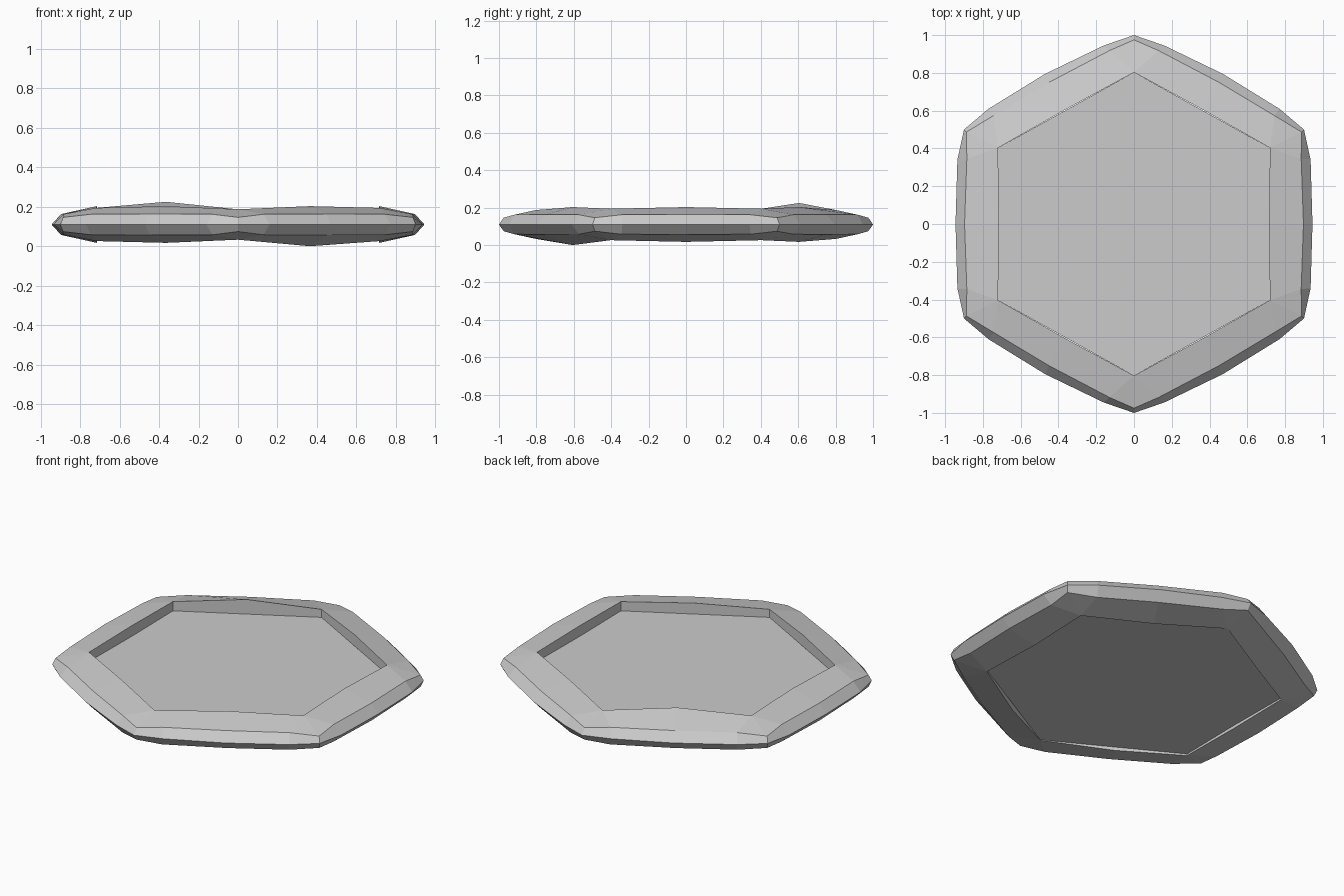
import bpy, bmesh

if "Cube" in bpy.data.objects:
    bpy.data.objects.remove(bpy.data.objects["Cube"])

MID = 0.11  # height of the rim's widest line

# One quadrant of each outline, from the back tip round to the right side
OUTER = [(0, 1), (.16, .945), (.47, .795), (.77, .61), (.9, .5), (.935, .34), (.945, 0)]
CREASE = [(0, .975), (.13, .918), (.45, .75), (.745, .573), (.887, .487), (.885, .345), (.897, 0)]
INNER = [(0, .803), (0, .803), (.365, .605), (.72, .403), (.72, .403), (.72, .403), (.715, 0)]
# Height above / below the widest line for each point
CREASE_H = [.036, .052, .053, .052, .036, .052, .053]
INNER_H = [.077, .077, .093, .084, .084, .084, .093]


def full_loop(points, heights, sign):
    """Mirror a quadrant into a closed loop of 24 points."""
    q = [(x, y, MID + sign * h) for (x, y), h in zip(points, heights)]
    half = q + [(x, -y, z) for x, y, z in q[-2::-1]]
    return half + [(-x, y, z) for x, y, z in half[-2:0:-1]]


def finish(name, bm):
    bmesh.ops.remove_doubles(bm, verts=bm.verts, dist=0.0005)
    bmesh.ops.recalc_face_normals(bm, faces=bm.faces)
    mesh = bpy.data.meshes.new(name)
    bm.to_mesh(mesh)
    bm.free()
    obj = bpy.data.objects.new(name, mesh)
    bpy.context.collection.objects.link(obj)
    return obj


# Faceted rim: five loops bridged into a closed ring
loops = [full_loop(OUTER, [0] * 7, 1),
         full_loop(CREASE, CREASE_H, 1),
         full_loop(INNER, INNER_H, 1),
         full_loop(INNER, INNER_H, -1),
         full_loop(CREASE, CREASE_H, -1)]


def nudge(loop, x, y, z):
    """Raise or lower the single uneven point of the rim."""
    return [(a, b, z if abs(a - x) + abs(b - y) < 0.01 else c) for a, b, c in loop]


loops[2] = nudge(loops[2], -.365, .605, .225)
loops[3] = nudge(loops[3], .365, -.605, 0)

bm = bmesh.new()
rings = [[bm.verts.new(p) for p in loop] for loop in loops]
n = len(rings[0])
for k, ring in enumerate(rings):
    nxt = rings[(k + 1) % len(rings)]
    for i in range(n):
        j = (i + 1) % n
        bm.faces.new((ring[i], ring[j], nxt[j], nxt[i]))
finish("rim", bm)

# Sunken hexagonal plate filling the rim
corners = [(0, .803), (.72, .403), (.72, -.403), (0, -.803), (-.72, -.403), (-.72, .403)]
bm = bmesh.new()
top = [bm.verts.new((x, y, .138)) for x, y in corners]
bottom = [bm.verts.new((x, y, .036)) for x, y in corners]
bm.faces.new(top)
bm.faces.new(bottom[::-1])
for i in range(6):
    j = (i + 1) % 6
    bm.faces.new((top[i], top[j], bottom[j], bottom[i]))
finish("plate", bm)
